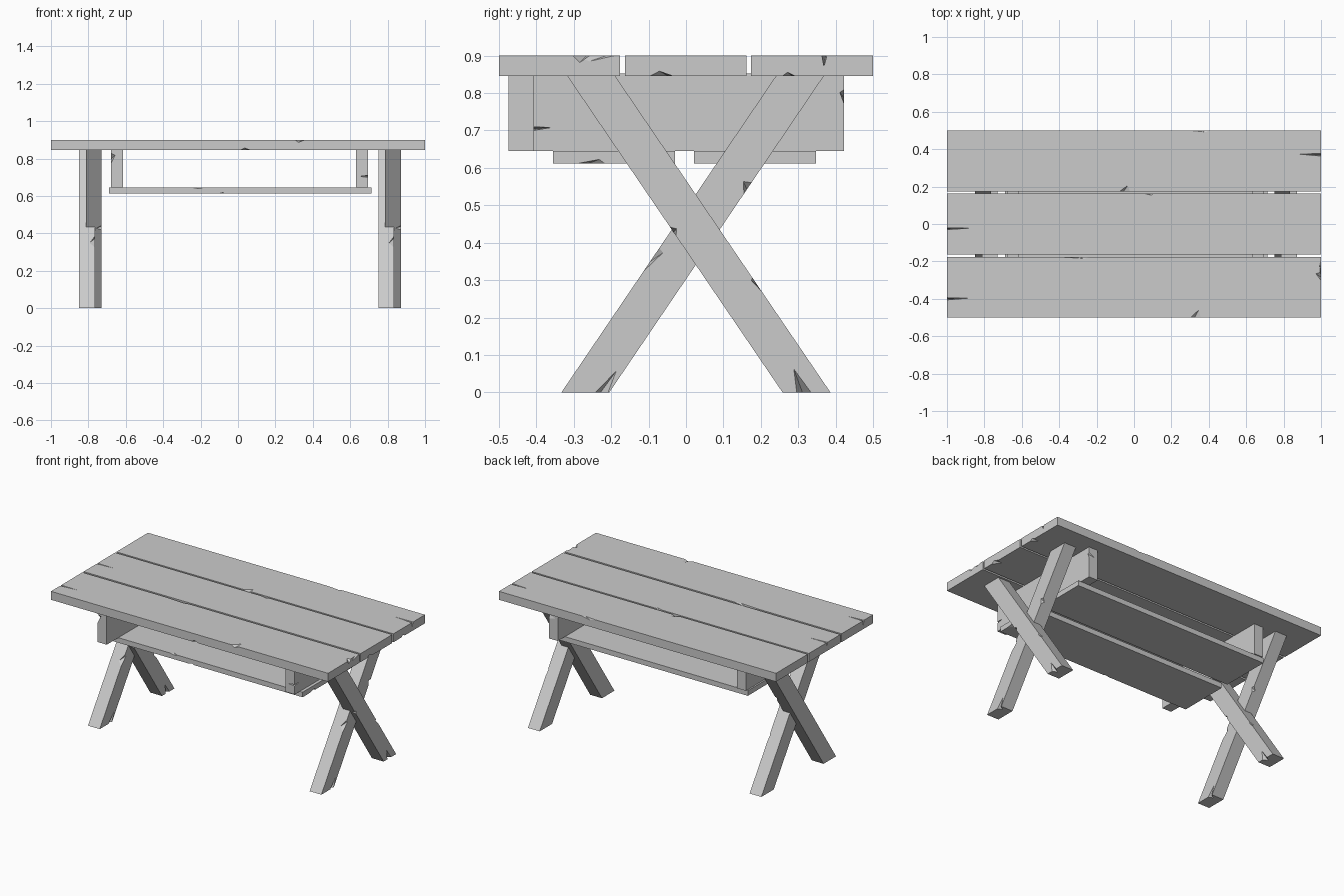
import bpy, bmesh
from mathutils import Vector

if "Cube" in bpy.data.objects:
    bpy.data.objects.remove(bpy.data.objects["Cube"])

X, Y, Z = Vector((1, 0, 0)), Vector((0, 1, 0)), Vector((0, 0, 1))
TOP, UNDER, SHELF = 0.9, 0.845, 0.645   # main heights

wood = bpy.data.materials.new("grey wood")
wood.use_nodes = True
GREY = (0.6, 0.6, 0.6, 1)
wood.diffuse_color = GREY
wood.node_tree.nodes["Principled BSDF"].inputs["Base Color"].default_value = GREY


def hull(name, points):
    """Convex solid through the given points."""
    bm = bmesh.new()
    for p in points:
        bm.verts.new(p)
    bmesh.ops.convex_hull(bm, input=bm.verts)
    bmesh.ops.dissolve_limit(bm, angle_limit=0.01, verts=bm.verts, edges=bm.edges)
    bmesh.ops.recalc_face_normals(bm, faces=bm.faces)
    mesh = bpy.data.meshes.new(name)
    bm.to_mesh(mesh)
    bm.free()
    mesh.materials.append(wood)
    obj = bpy.data.objects.new(name, mesh)
    bpy.context.collection.objects.link(obj)
    return obj


def board(name, xs, ys, zs):
    return hull(name, [(x, y, z) for x in xs for y in ys for z in zs])


def leg(name, x, foot, head, width=0.128, thick=0.085):
    """Slanted beam cut level at the floor and under the top."""
    return hull(name, [(x + dx, y + dy, z) for dx in (0, thick)
                       for y, z in ((foot, 0), (head, UNDER)) for dy in (0, width)])


def chip(part, corner, along, *depths):
    """Cut a splinter from an edge: its run along the edge and two depths."""
    p = Vector(corner) - sum((d.normalized() for d in depths), Vector()) * 0.001
    cutter = hull("splinter_cutter", [p - along / 2, p + along / 2]
                  + [p + d + along * s for d, s in zip(depths, (0.3, -0.1))])
    cutter.hide_render = True
    mod = part.modifiers.new("splinter", 'BOOLEAN')
    mod.operation, mod.object, mod.solver = 'DIFFERENCE', cutter, 'EXACT'
    graph = bpy.context.evaluated_depsgraph_get()
    mesh = bpy.data.meshes.new_from_object(part.evaluated_get(graph))
    part.modifiers.clear()
    part.data = mesh
    bpy.data.objects.remove(cutter)


# Table top
front = board("top_plank_front", (-1, 1), (-0.5, -0.176), (UNDER, TOP))
middle = board("top_plank_middle", (-1, 1), (-0.163, 0.162), (UNDER, TOP))
back = board("top_plank_back", (-1, 1), (0.174, 0.5), (UNDER, TOP))

# End boards hanging under the top
left_end = board("end_board_left", (0.63, 0.695), (-0.408, 0.422), (SHELF, 0.852))
right_end = board("end_board_right", (-0.68, -0.615), (-0.475, 0.355), (SHELF, 0.852))

# Shelf
shelf_front = board("shelf_plank_front", (-0.69, 0.715), (-0.355, -0.03), (0.612, SHELF))
shelf_back = board("shelf_plank_back", (-0.69, 0.715), (0.022, 0.348), (0.612, SHELF))

# Crossed legs, with splinters at the feet and along the edges
for side, x in (("left", 0.75), ("right", -0.85)):
    a = leg("leg_front_" + side, x, -0.333, 0.24)
    b = leg("leg_back_" + side, x + 0.036, 0.258, -0.317)
    slope_a, slope_b = Vector((0, 0.57, 0.84)), Vector((0, -0.57, 0.84))
    chip(a, (x + 0.085, -0.225, 0), Y * 0.035, Z * 0.06 + Y * 0.03, X * -0.03)
    chip(a, (x + 0.085, -0.333 + 0.24, 0.354), slope_a * 0.08, Y * 0.02, X * -0.03)
    chip(a, (x + 0.085, 0.165, 0.545), slope_a * 0.04, Y * -0.02 + Z * 0.01, X * -0.02)
    chip(b, (x + 0.121, 0.315, 0), Y * 0.04, Z * 0.065 - Y * 0.04, X * -0.03)
    chip(b, (x + 0.121, 0.386 - 0.195, 0.287), slope_b * 0.05, Y * -0.01, X * -0.03)
    chip(b, (x + 0.121, -0.034, 0.43), slope_b * 0.03, Y * 0.015, X * -0.03)

# Splits running in from the plank ends
chip(back, (1, 0.37, TOP), Y * 0.014, X * -0.13, Z * -0.03)
chip(middle, (-1, -0.025, TOP), Y * 0.01, X * 0.13, Z * -0.04)
chip(front, (-1, -0.4, TOP), Y * 0.012, X * 0.12, Z * -0.04)

# Chips on the plank edges
chip(front, (1, -0.25, TOP), Y * 0.13, X * -0.01, Z * -0.018)
chip(front, (1, -0.28, TOP), Y * 0.05, X * -0.03, Z * -0.02)
chip(middle, (1, -0.065, UNDER), Y * 0.07, X * -0.04, Z * 0.015)
chip(back, (1, 0.275, UNDER), Y * 0.04, X * -0.04, Z * 0.012)
chip(front, (0.33, -0.5, TOP), X * 0.06, Y * 0.045, Z * -0.015)
chip(front, (0.04, -0.5, UNDER), X * 0.06, Y * 0.03, Z * 0.013)
chip(front, (-0.32, -0.176, TOP), X * 0.2, Y * -0.01, Z * -0.02)
chip(middle, (0.08, 0.162, TOP), X * 0.05, Y * -0.01, Z * -0.02)
chip(back, (-0.05, 0.174, TOP), X * 0.06, Y * 0.035, Z * -0.02)
chip(back, (0.35, 0.5, TOP), X * 0.12, Y * -0.01, Z * -0.015)

# Splinters on the end boards and shelf
chip(left_end, (0.695, -0.408, 0.705), Z * 0.01, Y * 0.05, X * -0.05)
chip(left_end, (0.695, 0.422, 0.79), Z * 0.04, Y * -0.012, X * -0.05)
chip(right_end, (-0.68, -0.475, 0.8), Z * 0.06, X * 0.025, Y * 0.03)
chip(shelf_front, (0.715, -0.255, 0.612), Y * 0.08, Z * 0.012, X * -0.03)
chip(shelf_front, (-0.22, -0.355, SHELF), X * 0.07, Z * -0.008, Y * 0.02)
chip(shelf_front, (-0.09, -0.355, 0.612), X * 0.04, Z * 0.008, Y * 0.02)
